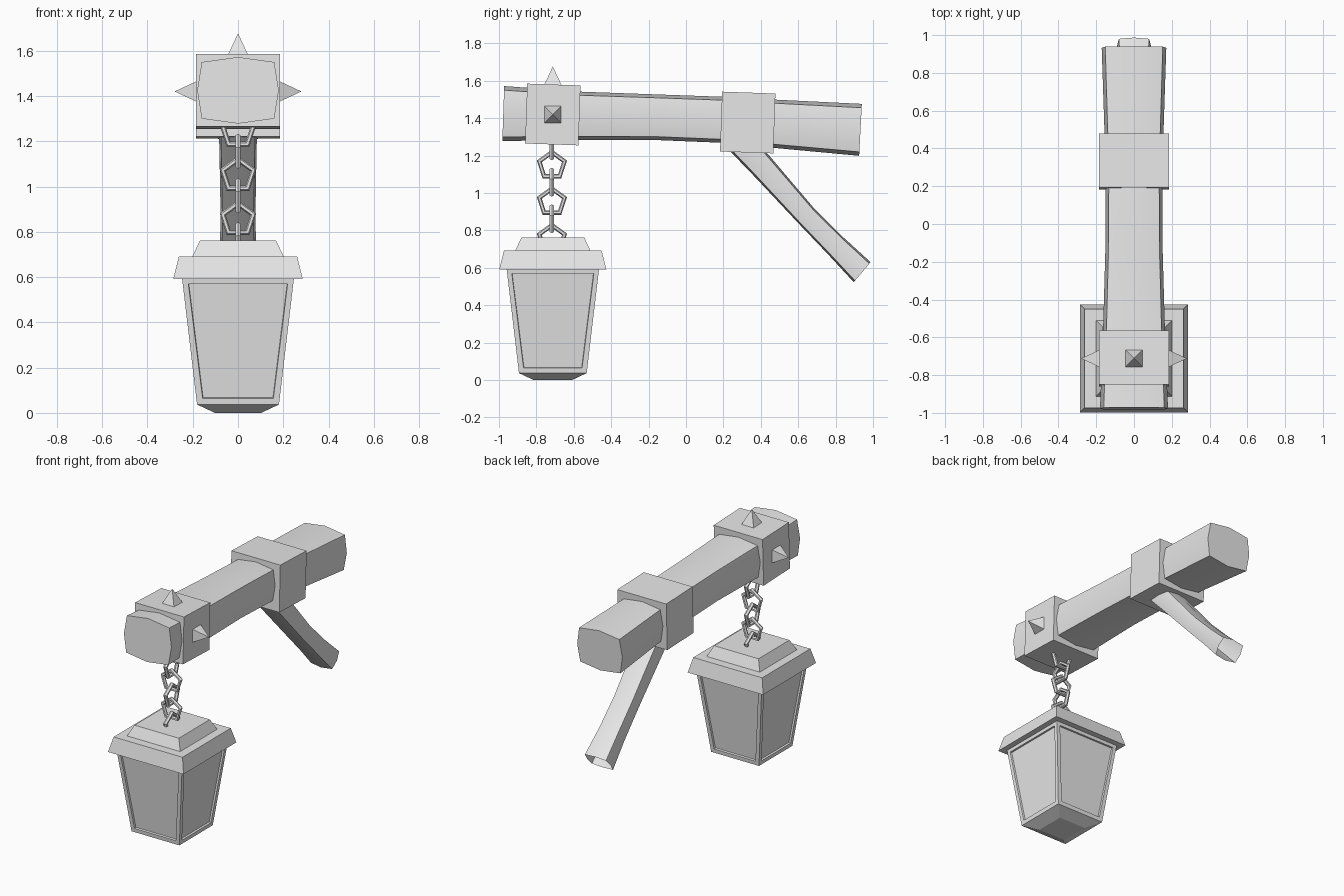
import bpy, bmesh, math
from math import radians, sin, cos, pi
from mathutils import Vector

cube = bpy.data.objects.get("Cube")
if cube:
    bpy.data.objects.remove(cube, do_unlink=True)

grey = bpy.data.materials.new("plain_grey")
grey.use_nodes = True
grey.diffuse_color = (0.8, 0.8, 0.8, 1)
grey.node_tree.nodes["Principled BSDF"].inputs["Base Color"].default_value = (0.8, 0.8, 0.8, 1)

LAMP_Y = -0.712


def skin(name, rings, caps=True, panel=None):
    """Join closed rings of points into one surface, with optional sunk panels."""
    bm = bmesh.new()
    loops = [[bm.verts.new(p) for p in ring] for ring in rings]
    n = len(loops[0])
    sides = []
    for a, b in zip(loops, loops[1:]):
        for i in range(n):
            j = (i + 1) % n
            sides.append(bm.faces.new((a[i], a[j], b[j], b[i])))
    if caps:
        bm.faces.new(loops[0][::-1])
        bm.faces.new(loops[-1])
    bmesh.ops.recalc_face_normals(bm, faces=bm.faces)
    if panel:
        border, depth = panel
        panes = sides[-n:]
        bmesh.ops.inset_individual(bm, faces=panes, thickness=border)
        bmesh.ops.inset_individual(bm, faces=panes, thickness=0.003, depth=-depth)
    mesh = bpy.data.meshes.new(name)
    bm.to_mesh(mesh)
    bm.free()
    mesh.materials.append(grey)
    obj = bpy.data.objects.new(name, mesh)
    bpy.context.collection.objects.link(obj)
    return obj


def timber_ring(y, z, hw, hh, tilt):
    """Square cross-section with gently bulging sides."""
    profile = [(1, 0), (.89, .85), (0, 1), (-.89, .85),
               (-1, 0), (-.89, -.85), (0, -1), (.89, -.85)]
    t = radians(tilt)
    return [(u * hw, y + v * hh * sin(t), z + v * hh * cos(t)) for u, v in profile]


def square_ring(half, z):
    return [(sx * half, LAMP_Y + sy * half, z)
            for sx, sy in ((1, 1), (-1, 1), (-1, -1), (1, -1))]


def smooth(obj):
    bpy.ops.object.select_all(action='DESELECT')
    obj.select_set(True)
    bpy.context.view_layer.objects.active = obj
    bpy.ops.object.shade_smooth_by_angle(angle=radians(30))


def finish(name):
    obj = bpy.context.object
    obj.name = name
    obj.data.materials.append(grey)
    return obj


# Main beam: y, z, half width, half height, tilt
beam = [(-.977, 1.425, .180, .147, 2), (-.57, 1.413, .164, .129, 1.5),
        (-.15, 1.405, .152, .122, 2), (.19, 1.392, .150, .123, 3),
        (.48, 1.370, .156, .129, 3), (.933, 1.338, .171, .139, 3)]
smooth(skin("main_beam", [timber_ring(*s) for s in beam]))

# Diagonal brace, open at its ends
brace = [(.27, 1.29, .085, .071, 45), (.40, 1.15, .082, .067, 45),
         (.645, .876, .077, .058, 44), (.80, .718, .080, .061, 42),
         (.942, .577, .090, .070, 40)]
smooth(skin("diagonal_brace", [timber_ring(*s) for s in brace], caps=False))

# Collars around the beam
for name, y, z, size_y, tilt in (("front_collar", LAMP_Y, 1.42, .285, -2),
                                 ("rear_collar", .33, 1.377, .285, -2)):
    bpy.ops.mesh.primitive_cube_add(size=1, location=(0, y, z),
                                    rotation=(radians(tilt), 0, 0))
    finish(name).scale = (.37, size_y, .32)

# Pyramid studs on the front collar
for name, axis in (("top_stud", (0, 0, 1)), ("left_stud", (1, 0, 0)),
                   ("right_stud", (-1, 0, 0))):
    d = Vector(axis)
    reach = .207 if d.z else .23
    bpy.ops.mesh.primitive_cone_add(vertices=4, radius1=.066, depth=.1, radius2=0)
    stud = finish(name)
    for v in stud.data.vertices:
        x, y, z = v.co
        v.co = ((x - y) * cos(pi / 4), (x + y) * cos(pi / 4), z)
    stud.rotation_euler = (0, pi / 2 * d.x, 0)
    stud.location = Vector((0, LAMP_Y, 1.42)) + d * reach

# Chain of five-sided links, each turned a quarter from the last
for i in range(6):
    bpy.ops.mesh.primitive_torus_add(
        major_segments=5, minor_segments=6, major_radius=.071, minor_radius=.014,
        location=(0, LAMP_Y - .005, 1.245 - i * .0975),
        rotation=(0, -pi / 2, 0 if i % 2 else pi / 2))
    smooth(finish(f"chain_link_{i + 1}"))

# Lantern
skin("lantern_cap", [square_ring(.202, .69), square_ring(.168, .762)])
skin("lantern_eave", [square_ring(.286, .592), square_ring(.261, .692)])
skin("lantern_base", [square_ring(.102, 0), square_ring(.181, .037)])
skin("lantern_body", [square_ring(.181, .037), square_ring(.247, .594)],
     panel=(.037, .012))
